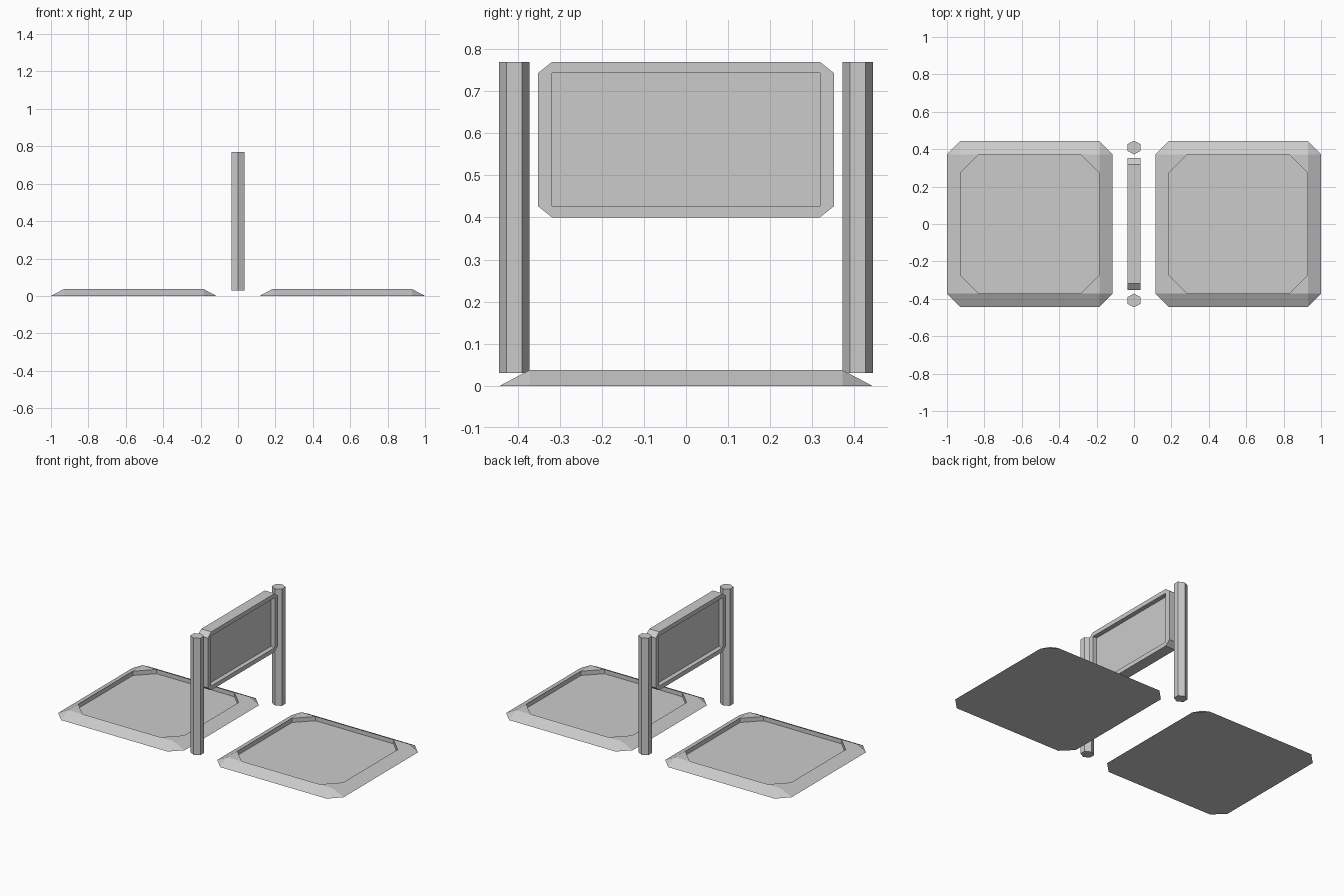
import bpy, bmesh, math
from mathutils import Matrix, Vector

if "Cube" in bpy.data.objects:
    bpy.data.objects.remove(bpy.data.objects["Cube"])


def octagon(hw, hh, cw, ch, z):
    """Rectangle outline with cut corners (cut 0 gives a plain rectangle)."""
    q = [(hw, hh - ch), (hw - cw, hh), (cw - hw, hh), (-hw, hh - ch),
         (-hw, ch - hh), (cw - hw, -hh), (hw - cw, -hh), (hw, ch - hh)]
    return [Vector((x, y, z)) for x, y in q]


def loft(name, rings, matrix):
    """Skin a stack of 8-point rings and cap both ends."""
    bm = bmesh.new()
    loops = [[bm.verts.new(p) for p in ring] for ring in rings]
    for a, b in zip(loops, loops[1:]):
        for i in range(8):
            j = (i + 1) % 8
            bm.faces.new((a[i], a[j], b[j], b[i]))
    bm.faces.new(loops[0][::-1])
    bm.faces.new(loops[-1])
    bmesh.ops.remove_doubles(bm, verts=bm.verts, dist=0.0005)
    bmesh.ops.recalc_face_normals(bm, faces=bm.faces)
    bm.transform(matrix)
    mesh = bpy.data.meshes.new(name)
    bm.to_mesh(mesh)
    bm.free()
    obj = bpy.data.objects.new(name, mesh)
    bpy.context.collection.objects.link(obj)
    return obj


# Two low plates with sloped borders and a sunken floor
HALF, SLOPE, TOP, FLOOR = 0.4425, 0.07, 0.037, 0.01
inner = HALF - SLOPE
plate_rings = [
    octagon(HALF, HALF, SLOPE, SLOPE, 0),
    octagon(inner, inner, 0, 0, TOP),
    octagon(inner - 0.002, inner - 0.002, 0.097, 0.097, TOP),
    octagon(inner - 0.002, inner - 0.002, 0.097, 0.097, FLOOR),
]
for side, label in ((-1, "left"), (1, "right")):
    loft(f"{label}_plate", plate_rings, Matrix.Translation((side * 0.5575, 0, 0)))

# Upright panel, recessed on both faces
T, WEB = 0.035, 0.007
panel_rings = [
    octagon(0.318, 0.158, 0, 0, -WEB),
    octagon(0.318, 0.158, 0, 0, -T),
    octagon(0.352, 0.185, 0.034, 0.027, -T),
    octagon(0.352, 0.185, 0.034, 0.027, T),
    octagon(0.318, 0.158, 0, 0, T),
    octagon(0.318, 0.158, 0, 0, WEB),
]
upright = Matrix(((0, 0, 1, 0), (1, 0, 0, 0), (0, 1, 0, 0.585), (0, 0, 0, 1)))
loft("centre_panel", panel_rings, upright)

# Six-sided posts at either end of the panel
for side, label in ((-1, "front"), (1, "back")):
    bpy.ops.mesh.primitive_cylinder_add(vertices=6, radius=0.0365, depth=0.74,
                                        location=(0, side * 0.4085, 0.4))
    post = bpy.context.object
    post.name = f"{label}_post"
    post.scale.x = 0.035 / (0.0365 * math.cos(math.radians(30)))
